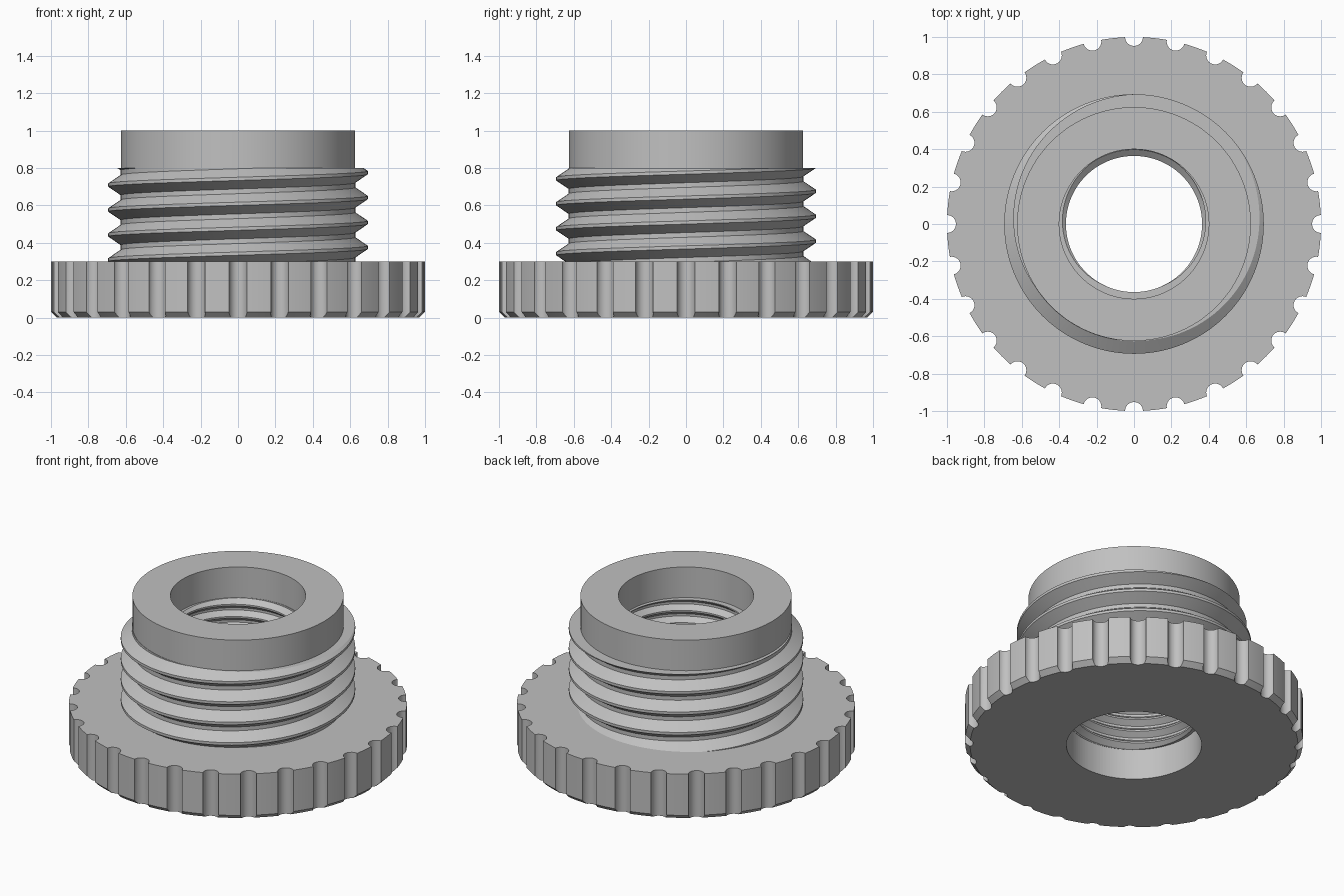
import bpy, bmesh
from math import sin, cos, pi, tau, radians

cube = bpy.data.objects.get("Cube")
if cube:
    bpy.data.objects.remove(cube, do_unlink=True)

GREY = (0.53, 0.53, 0.53, 1)
metal = bpy.data.materials.new("plain grey")
metal.use_nodes = True
metal.diffuse_color = GREY
metal.node_tree.nodes["Principled BSDF"].inputs["Base Color"].default_value = GREY

SIDES = 112
NOTCHES = 28
BORE = 0.4


def make_object(name, bm):
    bmesh.ops.recalc_face_normals(bm, faces=bm.faces)
    mesh = bpy.data.meshes.new(name)
    bm.to_mesh(mesh)
    bm.free()
    mesh.materials.append(metal)
    obj = bpy.data.objects.new(name, mesh)
    bpy.context.collection.objects.link(obj)
    return obj


def activate(obj):
    bpy.ops.object.select_all(action='DESELECT')
    obj.select_set(True)
    bpy.context.view_layer.objects.active = obj


def smooth(obj):
    activate(obj)
    bpy.ops.object.shade_smooth_by_angle(angle=radians(25))


def lathe(name, profile):
    """Closed (radius, height) profile turned about the z axis."""
    bm = bmesh.new()
    rings = [[bm.verts.new((r * cos(tau * i / SIDES), r * sin(tau * i / SIDES), z))
              for r, z in profile] for i in range(SIDES)]
    n = len(profile)
    for i, ring in enumerate(rings):
        after = rings[(i + 1) % SIDES]
        for j in range(n):
            k = (j + 1) % n
            bm.faces.new((ring[j], after[j], after[k], ring[k]))
    return make_object(name, bm)


def thread(name, root, crest, base, pitch, low, high, crest_z):
    """Helical V ridge trimmed flat at both ends and closed at the base radius."""
    flat, flank = 0.13 * pitch, 0.34 * pitch
    gap = pitch - flat - 2 * flank
    profile = [(0, root), (gap, root), (gap + flank, crest),
               (gap + flank + flat, crest), (pitch, root)]
    start = crest_z - gap - flank - flat / 2
    while start > low - 2 * pitch:
        start -= pitch
    turns = int((high - start) / pitch) + 2
    bm = bmesh.new()
    columns = []
    for i in range(turns * SIDES + 1):
        a = tau * i / SIDES
        rise = start + pitch * i / SIDES
        columns.append([bm.verts.new((r * cos(a), r * sin(a), rise + dz))
                        for dz, r in profile])
    for one, two in zip(columns, columns[1:]):
        for j in range(len(profile) - 1):
            bm.faces.new((one[j], two[j], two[j + 1], one[j + 1]))
    bmesh.ops.remove_doubles(bm, verts=bm.verts, dist=1e-5)
    # trim to the threaded length
    for z, up in ((low, -1), (high, 1)):
        bmesh.ops.bisect_plane(bm, geom=bm.verts[:] + bm.edges[:] + bm.faces[:],
                               dist=1e-5, plane_co=(0, 0, z), plane_no=(0, 0, up),
                               clear_outer=True)
    # flat end faces, then the hidden wall
    rim = [e for e in bm.edges if e.is_boundary]
    ends = bmesh.ops.extrude_edge_only(bm, edges=rim)["geom"]
    for v in ends:
        if isinstance(v, bmesh.types.BMVert):
            s = base / v.co.xy.length
            v.co.x *= s
            v.co.y *= s
    bmesh.ops.bridge_loops(bm, edges=[e for e in bm.edges if e.is_boundary])
    obj = make_object(name, bm)
    smooth(obj)
    return obj


# knurled flange: chamfered disc with grip notches and a bore cut out
flange = lathe("flange", [(0.3, 0), (0.97, 0), (1, 0.03), (1, 0.3), (0.3, 0.3)])


def add_cutter(bm, x, y, radius, sides):
    made = bmesh.ops.create_cone(bm, cap_ends=True, segments=sides,
                                 radius1=radius, radius2=radius, depth=2)
    bmesh.ops.translate(bm, verts=made["verts"], vec=(x, y, 0))


cut = bmesh.new()
add_cutter(cut, 0, 0, BORE, SIDES)
for i in range(NOTCHES):
    a = tau * i / NOTCHES
    add_cutter(cut, cos(a), sin(a), 0.048, 24)
cutter = make_object("flange_cutter", cut)
cutter.hide_render = True
boolean = flange.modifiers.new("notches", 'BOOLEAN')
boolean.operation = 'DIFFERENCE'
boolean.solver = 'EXACT'
boolean.object = cutter
activate(flange)
bpy.ops.object.modifier_apply(modifier=boolean.name)
bpy.data.objects.remove(cutter, do_unlink=True)
smooth(flange)

# plain tubular neck
neck = lathe("neck", [(BORE, 0.3), (0.625, 0.3), (0.625, 1), (BORE, 1)])
smooth(neck)

# coarse thread outside, fine thread inside the bore
thread("outer_thread", 0.627, 0.694, 0.61, 0.1333, 0.29, 0.8, 0.642)
thread("inner_thread", 0.398, 0.364, 0.41, 0.08, 0.2, 0.8, 0.5)
